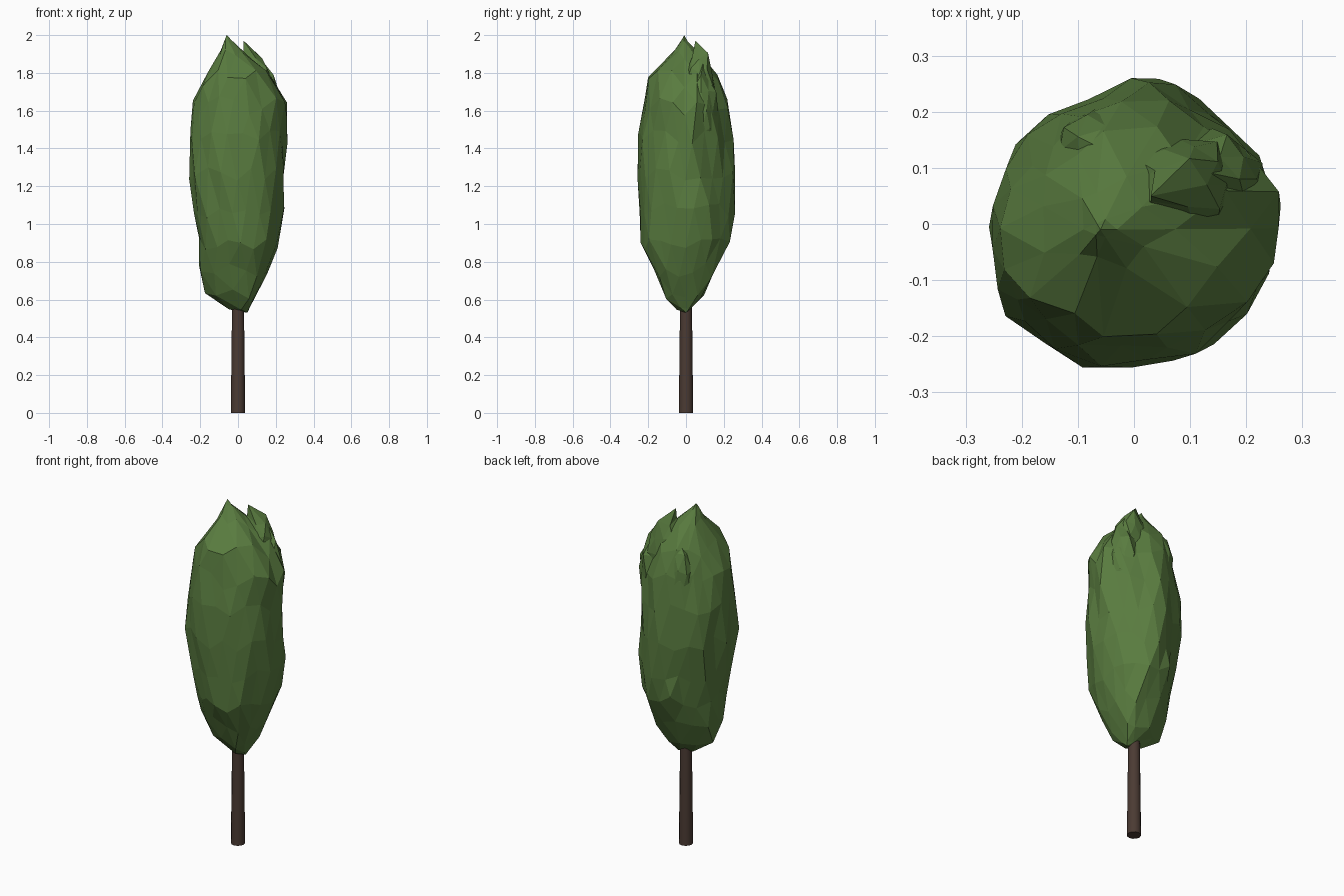
import bpy, bmesh, math, random
from mathutils import Vector, noise

if "Cube" in bpy.data.objects:
    bpy.data.objects.remove(bpy.data.objects["Cube"])

random.seed(4)

def paint(obj, name, color):
    mat = bpy.data.materials.new(name)
    mat.diffuse_color = (*color, 1)
    mat.use_nodes = True
    mat.node_tree.nodes["Principled BSDF"].inputs["Base Color"].default_value = mat.diffuse_color
    obj.data.materials.append(mat)

def interp(table, z):
    if z <= table[0][0]:
        return table[0][1]
    for (a, u), (b, v) in zip(table, table[1:]):
        if z <= b:
            return u + (v - u) * (z - a) / (b - a)
    return table[-1][1]

def ico(name, subdivisions, shape):
    bm = bmesh.new()
    bmesh.ops.create_icosphere(bm, subdivisions=subdivisions, radius=1)
    for v in bm.verts:
        v.co = shape(v.co.normalized())
    mesh = bpy.data.meshes.new(name)
    bm.to_mesh(mesh)
    bm.free()
    obj = bpy.data.objects.new(name, mesh)
    bpy.context.collection.objects.link(obj)
    paint(obj, name + "_green", (0.10, 0.20, 0.05))
    return obj

# Crown outline: (height, reach) on each side
LEFT = [(.53, .05), (.58, -.15), (.73, -.215), (.98, -.22), (1.23, -.265), (1.5, -.275), (1.74, -.21), (1.85, -.12), (2, -.06)]
RIGHT = [(.53, .05), (.63, .10), (.79, .18), (.98, .235), (1.27, .242), (1.52, .262), (1.74, .22), (1.84, .13), (2, -.06)]
FRONT = [(.53, 0), (.58, -.10), (.8, -.18), (.87, -.22), (1.1, -.26), (1.38, -.26), (1.8, -.19), (1.86, -.10), (2, -.01)]
BACK = [(.53, 0), (.6, .08), (.7, .13), (.86, .22), (1.1, .26), (1.5, .24), (1.8, .16), (1.9, .08), (2, -.01)]

def crown_shape(u):
    t = u.z
    z = 1.265 + .735 * t
    flat = math.hypot(u.x, u.y)
    cx, cy = -.005 - .055 * t, -.005 - .005 * t
    if flat < 1e-4:
        return Vector((cx, cy, z))
    c, s = u.x / flat, u.y / flat
    ex = interp(RIGHT if c > 0 else LEFT, z) - cx
    ey = interp(BACK if s > 0 else FRONT, z) - cy
    k = 1.02 + .08 * noise.noise(u * 2.6 + Vector((3, 1, 7))) + random.uniform(-.07, .05)
    if c < 0 < s:
        k += .22 * c * s          # flatter back left
    z += random.uniform(-.035, .035) * flat
    x = max(-.268, min(.266, cx + abs(ex) * c * k))
    y = max(-.256, min(.26, cy + abs(ey) * s * k))
    return Vector((x, y, z))

crown = ico("crown", 3, crown_shape)

# Small leafy clumps on the upper back
def clump(name, centre, size, tip):
    def shape(u):
        k = random.uniform(.85, 1.06)
        p = Vector(centre) + Vector([a * b * k for a, b in zip(u, size)])
        return Vector(tip) if u.z > .99 else p
    ico(name, 2, shape)

clump("top_clump", (.08, .07, 1.72), (.11, .09, .21), (.03, .05, 1.97))
clump("back_clump", (-.06, .13, 1.56), (.09, .08, .24), (-.05, .13, 1.82))
clump("side_clump", (.14, .08, 1.60), (.09, .09, .22), (.14, .09, 1.85))

# Trunk
bpy.ops.mesh.primitive_cone_add(vertices=12, radius1=.038, radius2=.029, depth=.8, location=(0, 0, .4))
trunk = bpy.context.object
trunk.name = "trunk"
bpy.ops.object.shade_smooth_by_angle(angle=math.radians(40))
paint(trunk, "bark", (0.07, 0.043, 0.033))
